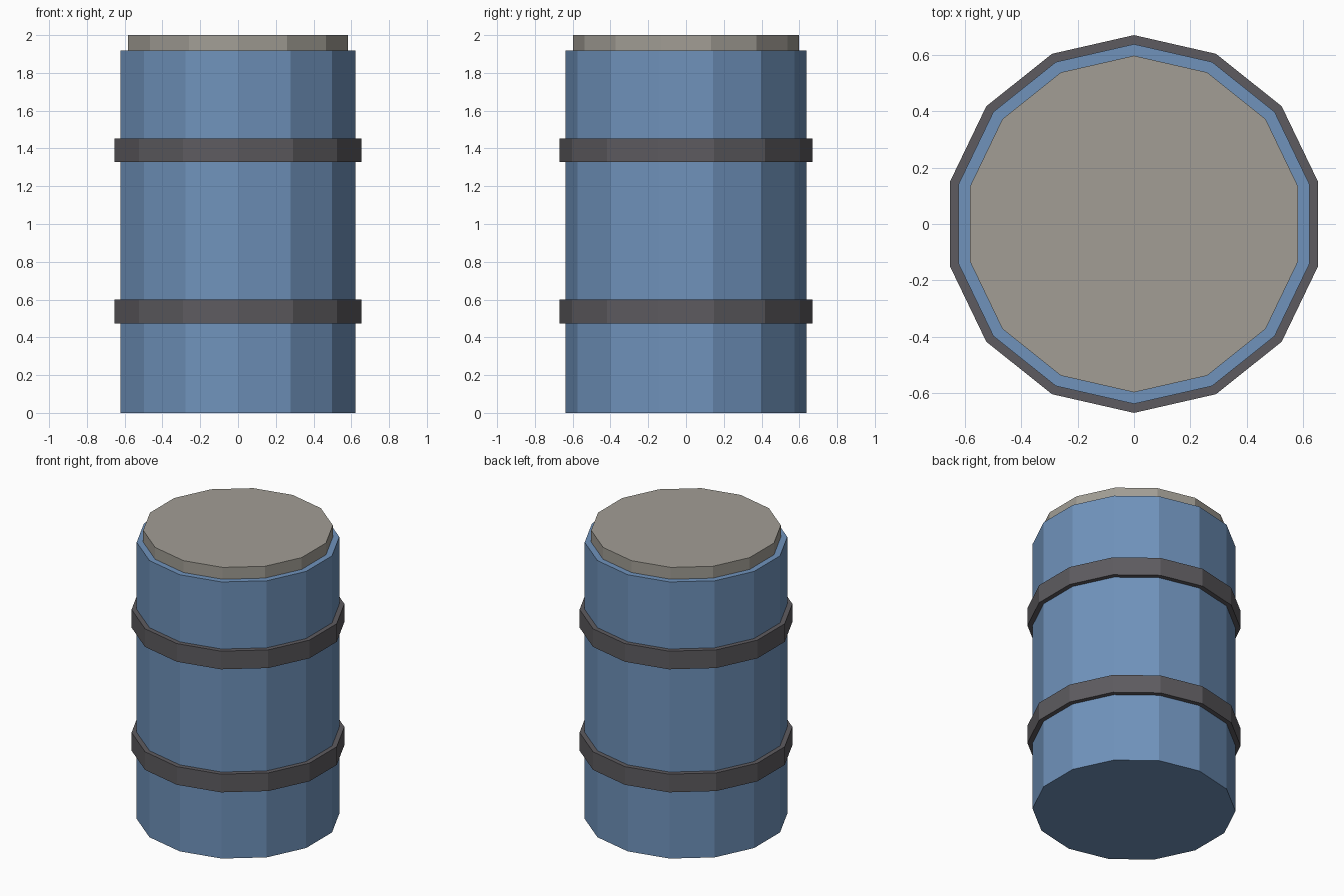
import bpy

if "Cube" in bpy.data.objects:
    bpy.data.objects.remove(bpy.data.objects["Cube"])

SIDES = 14


def material(name, rgb):
    mat = bpy.data.materials.new(name)
    mat.diffuse_color = (*rgb, 1.0)
    mat.use_nodes = True
    mat.node_tree.nodes["Principled BSDF"].inputs["Base Color"].default_value = mat.diffuse_color
    return mat


def drum(name, radius, z0, z1, mat):
    """Flat-shaded 14-sided cylinder spanning z0 to z1, with a corner on the y axis."""
    bpy.ops.mesh.primitive_cylinder_add(vertices=SIDES, radius=radius, depth=z1 - z0,
                                        location=(0, 0, (z0 + z1) / 2))
    ob = bpy.context.object
    ob.name = name
    ob.data.materials.append(mat)
    return ob


blue = material("blue_paint", (0.16, 0.29, 0.50))
dark = material("dark_metal", (0.11, 0.105, 0.115))
pale = material("pale_metal", (0.36, 0.34, 0.30))

# Barrel body
drum("body", 0.638, 0.0, 1.918, blue)

# Two raised hoops
for label, z in (("lower", 0.537), ("upper", 1.39)):
    drum(label + "_band", 0.67, z - 0.063, z + 0.063, dark)

# Lid, sunk slightly into the body
drum("lid", 0.597, 1.88, 2.0, pale)
